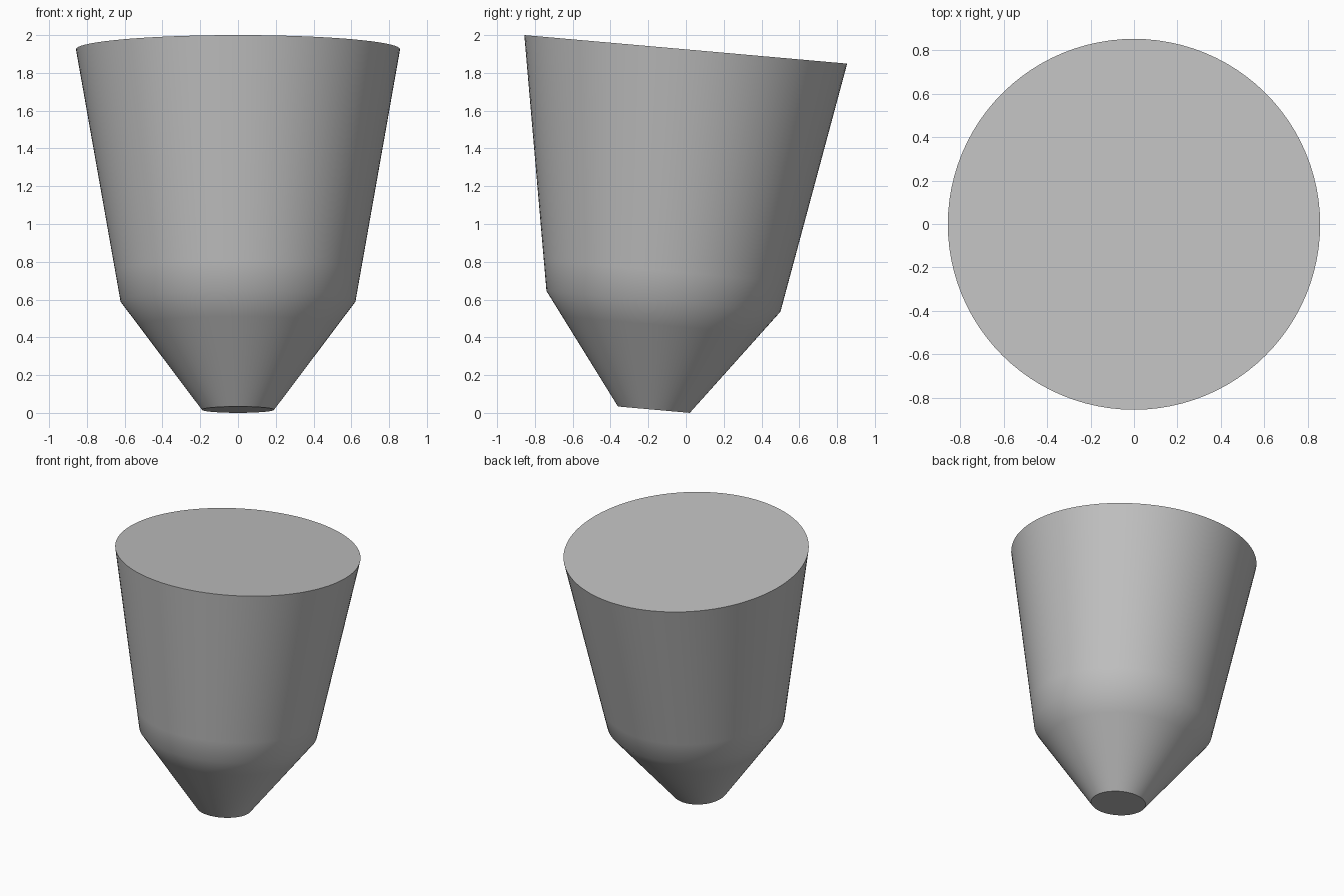
import bpy
import bmesh
from math import radians, tau, cos, sin
from mathutils import Matrix

SEGMENTS = 96
TILT = radians(-5.05)

cube = bpy.data.objects.get("Cube")
if cube:
    bpy.data.objects.remove(cube, do_unlink=True)

# Single grey material
grey = bpy.data.materials.new("plain_grey")
grey.use_nodes = True
colour = (0.53, 0.53, 0.53, 1)
grey.diffuse_color = colour
grey.node_tree.nodes["Principled BSDF"].inputs["Base Color"].default_value = colour

# Tapered profile (radius, height); rings beside the shoulder keep its blend tight
tip, shoulder, rim = (0.191, 0), (0.622, 0.576), (0.858, 1.915)


def along(a, b, t):
    return tuple(p + (q - p) * t for p, q in zip(a, b))


profile = [tip, along(shoulder, tip, 0.22), shoulder, along(shoulder, rim, 0.12), rim]

# Revolve the profile and cap both ends
bm = bmesh.new()
rings = [[bm.verts.new((r * cos(tau * i / SEGMENTS), r * sin(tau * i / SEGMENTS), z))
          for i in range(SEGMENTS)] for r, z in profile]
for low, high in zip(rings, rings[1:]):
    for i in range(SEGMENTS):
        j = (i + 1) % SEGMENTS
        bm.faces.new((low[i], low[j], high[j], high[i]))
bm.faces.new(rings[0][::-1])
bm.faces.new(rings[-1])

# Lean the body backwards and rest its lowest edge on the ground
bm.transform(Matrix.Translation((0, -0.17, 0.017)) @ Matrix.Rotation(TILT, 4, "X"))
mesh = bpy.data.meshes.new("tapered_body")
bm.to_mesh(mesh)
bm.free()
mesh.materials.append(grey)

body = bpy.data.objects.new("tapered_body", mesh)
bpy.context.collection.objects.link(body)
bpy.context.view_layer.objects.active = body
body.select_set(True)
bpy.ops.object.shade_smooth_by_angle(angle=radians(35))
